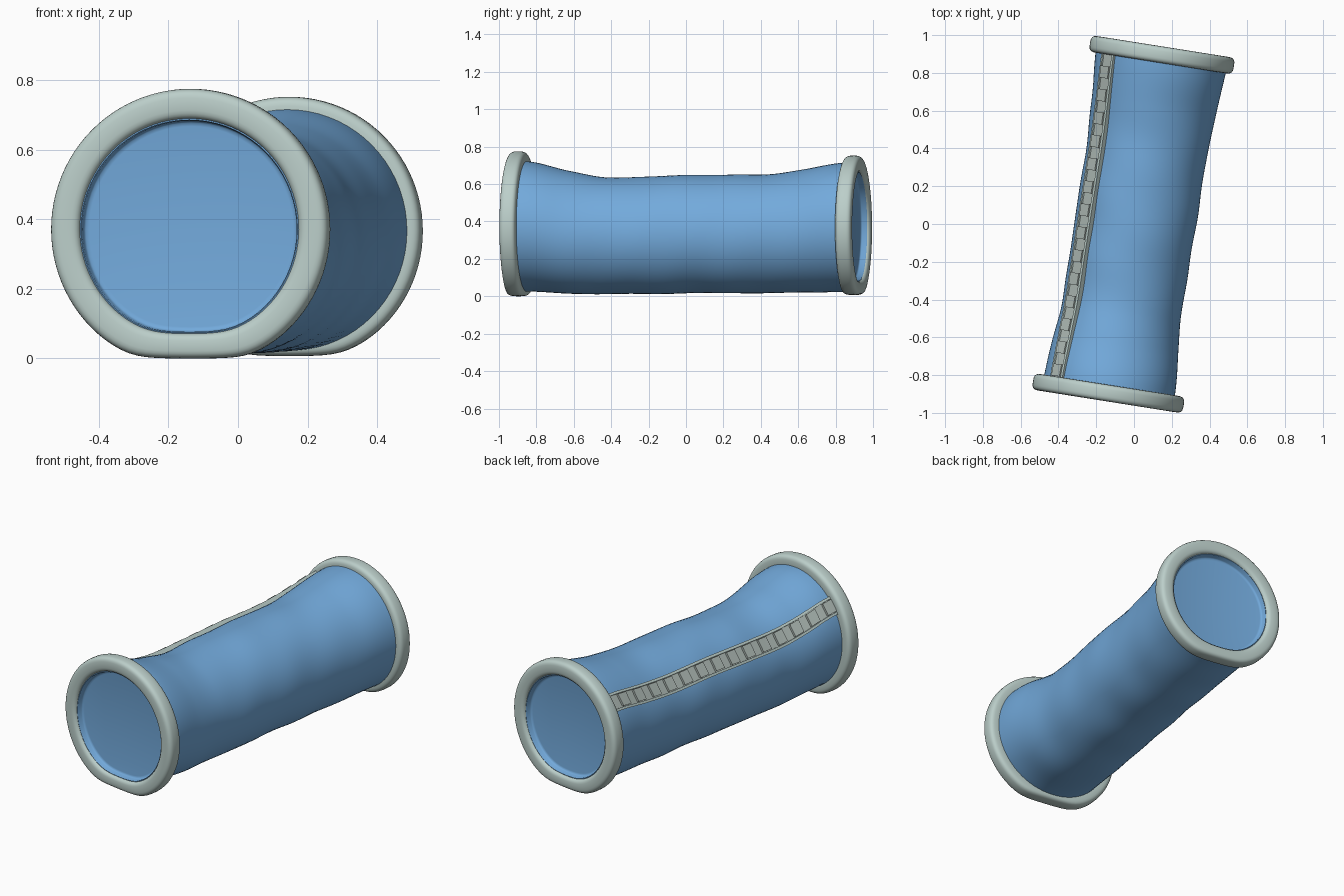
import bpy, bmesh, math
from mathutils import Vector

if "Cube" in bpy.data.objects:
    bpy.data.objects.remove(bpy.data.objects["Cube"])

TILT = math.radians(9.0)
AXIS = Vector((math.sin(TILT), math.cos(TILT), 0))
SIDE = Vector((math.cos(TILT), -math.sin(TILT), 0))
MID = Vector((0.006, 0, 0))


def material(name, rgb):
    m = bpy.data.materials.new(name)
    m.diffuse_color = (*rgb, 1)
    m.use_nodes = True
    m.node_tree.nodes["Principled BSDF"].inputs["Base Color"].default_value = m.diffuse_color
    return m


BLUE = material("blue_fabric", (0.17, 0.40, 0.71))
PALE = material("pale_trim", (0.50, 0.62, 0.59))
GREY = material("zip_grey", (0.44, 0.51, 0.48))


def grid(name, rows, mat, wrap_u=False, wrap_v=False, cap=False):
    """Skin a grid of points, optionally closed in either direction."""
    bm = bmesh.new()
    vs = [[bm.verts.new(p) for p in row] for row in rows]
    nu, nv = len(rows), len(rows[0])
    for i in range(nu if wrap_u else nu - 1):
        a, b = vs[i], vs[(i + 1) % nu]
        for j in range(nv if wrap_v else nv - 1):
            k = (j + 1) % nv
            bm.faces.new((a[j], a[k], b[k], b[j]))
    if cap == "last" or cap is True:
        bm.faces.new(vs[-1])
    if cap is True:
        bm.faces.new(vs[0])
    bmesh.ops.recalc_face_normals(bm, faces=bm.faces)
    me = bpy.data.meshes.new(name)
    bm.to_mesh(me)
    bm.free()
    ob = bpy.data.objects.new(name, me)
    bpy.context.collection.objects.link(ob)
    me.materials.append(mat)
    bpy.context.view_layer.objects.active = ob
    ob.select_set(True)
    bpy.ops.object.shade_smooth_by_angle(angle=math.radians(50))
    ob.select_set(False)
    return ob


def point(s, r, th, cz, floor):
    """Point at distance s along the tilted axis, softly flattened at the floor."""
    z = cz + r * math.sin(th)
    z = (z + floor + math.sqrt((z - floor) ** 2 + 0.0005)) / 2
    p = MID + AXIS * s + SIDE * (r * math.cos(th))
    return Vector((p.x, p.y, z))


# s, radius, centre height along the sagging body
KEYS = [(-0.92, 0.352, 0.374), (-0.80, 0.347, 0.366), (-0.62, 0.331, 0.336),
        (-0.45, 0.317, 0.320), (-0.2, 0.318, 0.322), (0.1, 0.320, 0.330),
        (0.4, 0.320, 0.330), (0.62, 0.331, 0.344), (0.80, 0.345, 0.363),
        (0.92, 0.352, 0.368)]


def body_at(s):
    """Smooth (Hermite) interpolation of radius and centre height."""
    n = len(KEYS)
    i = max(k for k in range(n - 1) if s >= KEYS[k][0] - 1e-6)

    def slope(k, c):
        lo, hi = KEYS[max(k - 1, 0)], KEYS[min(k + 1, n - 1)]
        return (hi[c] - lo[c]) / (hi[0] - lo[0])

    a, b = KEYS[i], KEYS[i + 1]
    h = b[0] - a[0]
    t = (s - a[0]) / h
    return [(2 * t**3 - 3 * t**2 + 1) * a[c] + (t**3 - 2 * t**2 + t) * h * slope(i, c)
            + (3 * t**2 - 2 * t**3) * b[c] + (t**3 - t**2) * h * slope(i + 1, c)
            for c in (1, 2)]


def surf(s, th, lift=0.0, ripple=0.0016):
    r, cz = body_at(s)
    fade = 1 - min(1, abs(s) / 0.9) ** 4
    r += ripple * fade * (math.sin(15 * s + 2 * th) + 0.6 * math.sin(21 * s - 3 * th))
    return point(s, r + lift, th, cz, -0.002)


def circle(n):
    return [2 * math.pi * i / n for i in range(n)]


# Fabric tube
N = 72
grid("fabric_tube", [[surf(-0.91 + 1.82 * i / 90, t) for t in circle(N)]
                     for i in range(91)], BLUE, wrap_v=True)


def soft(x):
    return math.copysign(abs(x) ** 0.6, x)


# End rings with rounded-square section, and the recessed end panels
for label, sign, r_out, cz, base in (("front", -1, 0.404, 0.371, 0.000),
                                     ("back", 1, 0.386, 0.366, 0.006)):
    s0 = sign * 0.907

    def ring_pt(s, r, th):
        return point(s, r, th, cz, base - 0.004 + (r_out - r) * 0.8)

    rows = [[ring_pt(s0 + 0.044 * soft(math.sin(a)),
                     r_out - 0.044 + 0.044 * soft(math.cos(a)), th)
             for a in circle(28)] for th in circle(96)]
    grid(label + "_ring", rows, PALE, wrap_u=True, wrap_v=True)

    ri = r_out - 0.088
    profile = [(0.024, ri + 0.006), (0.027, ri - 0.001), (0.022, ri - 0.004),
               (0.0, ri - 0.005), (-0.006, ri - 0.010), (-0.008, ri - 0.020)]
    grid(label + "_end_panel", [[ring_pt(s0 + sign * d, r, t) for t in circle(N)]
                                for d, r in profile], BLUE, wrap_v=True, cap="last")

# Zip: tape, two rails and a row of raised teeth on the upper left
ZIP = math.pi - math.radians(37)


def strip(name, w0, w1, low, high, s0, s1, steps, mat):
    """Bar along the fabric between two sideways offsets, bridging the sag a little."""
    rows = []
    for i in range(steps + 1):
        s = s0 + (s1 - s0) * i / steps
        r = body_at(s)[0]
        bridge = 0.45 * max(0.0, 0.35 - r)
        rows.append([surf(s, ZIP + w / r, h, 0.0) for w, h in
                     ((w0, low), (w0, high + bridge), (w1, high + bridge), (w1, low))])
    return grid(name, rows, mat, wrap_v=True, cap=True)


strip("zip_tape", -0.05, 0.05, -0.02, 0.006, -0.88, 0.88, 60, GREY)
strip("zip_rail_upper", -0.052, -0.038, -0.015, 0.012, -0.88, 0.88, 60, PALE)
strip("zip_rail_lower", 0.038, 0.052, -0.015, 0.012, -0.88, 0.88, 60, PALE)
COUNT = 14
PITCH = 1.72 / COUNT
for i in range(COUNT):
    a = -0.86 + i * PITCH
    strip(f"zip_tooth_{i + 1}", -0.034, 0.034, 0.0, 0.017, a, a + PITCH * 0.52, 2, GREY)
